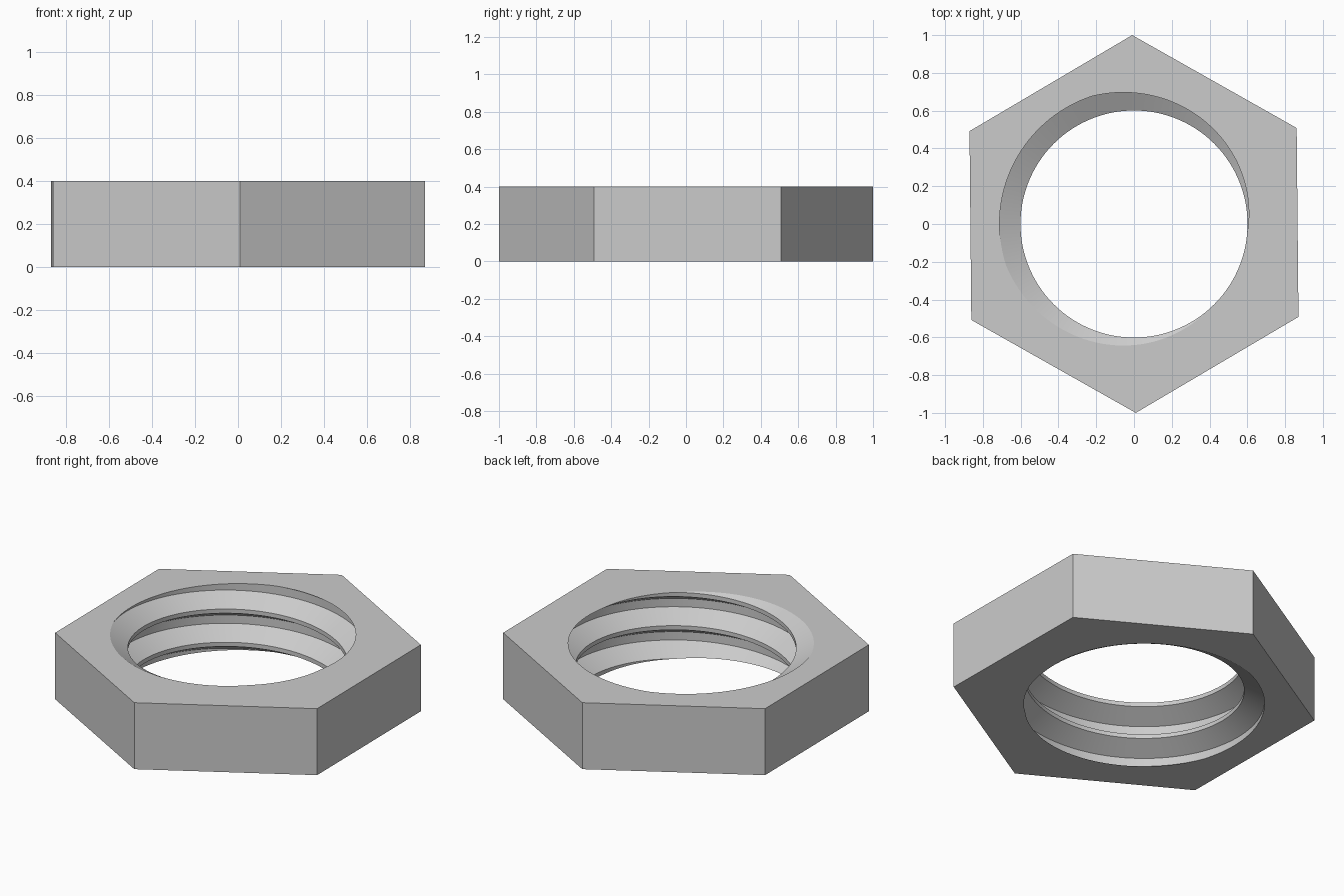
import bpy, bmesh, math
from mathutils import Vector

if "Cube" in bpy.data.objects:
    bpy.data.objects.remove(bpy.data.objects["Cube"], do_unlink=True)

HEIGHT = 0.4
PITCH = 0.2
CREST, ROOT = 0.601, 0.712      # thread radii
STEPS = 120                     # columns per turn
START = 0.29                    # height of a root flat at angle zero
TILT = math.radians(0.55)       # slight turn of the hexagon

steel = bpy.data.materials.new("grey_steel")
steel.use_nodes = True
grey = (0.6, 0.6, 0.6, 1)
steel.diffuse_color = grey
steel.node_tree.nodes["Principled BSDF"].inputs["Base Color"].default_value = grey

bm = bmesh.new()

# Thread profile: root flat, flank, crest flat, flank, repeated
tooth = [(0, ROOT), (PITCH / 4, ROOT), (PITCH * 9 / 16, CREST), (PITCH * 11 / 16, CREST)]
profile = [(START + m * PITCH + z, r) for m in range(-3, 2) for z, r in tooth]

# Sweep the profile along a right-handed helix for one turn
columns = []
for i in range(STEPS + 1):
    a = math.tau * i / STEPS
    columns.append([bm.verts.new((r * math.cos(a), r * math.sin(a), z + PITCH * i / STEPS))
                    for z, r in profile])
for left, right in zip(columns, columns[1:]):
    for k in range(len(profile) - 1):
        bm.faces.new((left[k], right[k], right[k + 1], left[k + 1]))
bmesh.ops.remove_doubles(bm, verts=bm.verts[:], dist=1e-5)


def trim(z, **side):
    """Cut the thread flat at height z and return the rim edges."""
    geom = bm.verts[:] + bm.edges[:] + bm.faces[:]
    bmesh.ops.bisect_plane(bm, geom=geom, dist=1e-6, plane_co=(0, 0, z),
                           plane_no=(0, 0, 1), **side)
    return [e for e in bm.edges if all(abs(v.co.z - z) < 1e-5 for v in e.verts)]


def hexagon(z):
    angles = [TILT + math.pi / 6 + k * math.pi / 3 for k in range(6)]
    return [bm.verts.new((math.cos(a), math.sin(a), z)) for a in angles]


# Flat top and bottom between the hexagon and the thread rim
trim(HEIGHT, clear_outer=True)
trim(0, clear_inner=True)
rings = []
for z in (0, HEIGHT):
    rim = [e for e in bm.edges if all(abs(v.co.z - z) < 1e-5 for v in e.verts)]
    ring = hexagon(z)
    outline = [bm.edges.new((ring[k], ring[(k + 1) % 6])) for k in range(6)]
    bmesh.ops.triangle_fill(bm, use_beauty=True, edges=rim + outline,
                            normal=Vector((0, 0, 1)))
    rings.append(ring)

# Six outer flats
low, high = rings
for k in range(6):
    n = (k + 1) % 6
    bm.faces.new((low[k], low[n], high[n], high[k]))
bmesh.ops.recalc_face_normals(bm, faces=bm.faces[:])

mesh = bpy.data.meshes.new("hex_nut")
bm.to_mesh(mesh)
bm.free()
mesh.materials.append(steel)
nut = bpy.data.objects.new("hex_nut", mesh)
bpy.context.collection.objects.link(nut)

# Smooth thread, crisp edges
bpy.ops.object.select_all(action="DESELECT")
nut.select_set(True)
bpy.context.view_layer.objects.active = nut
bpy.ops.object.shade_smooth_by_angle(angle=math.radians(20))
